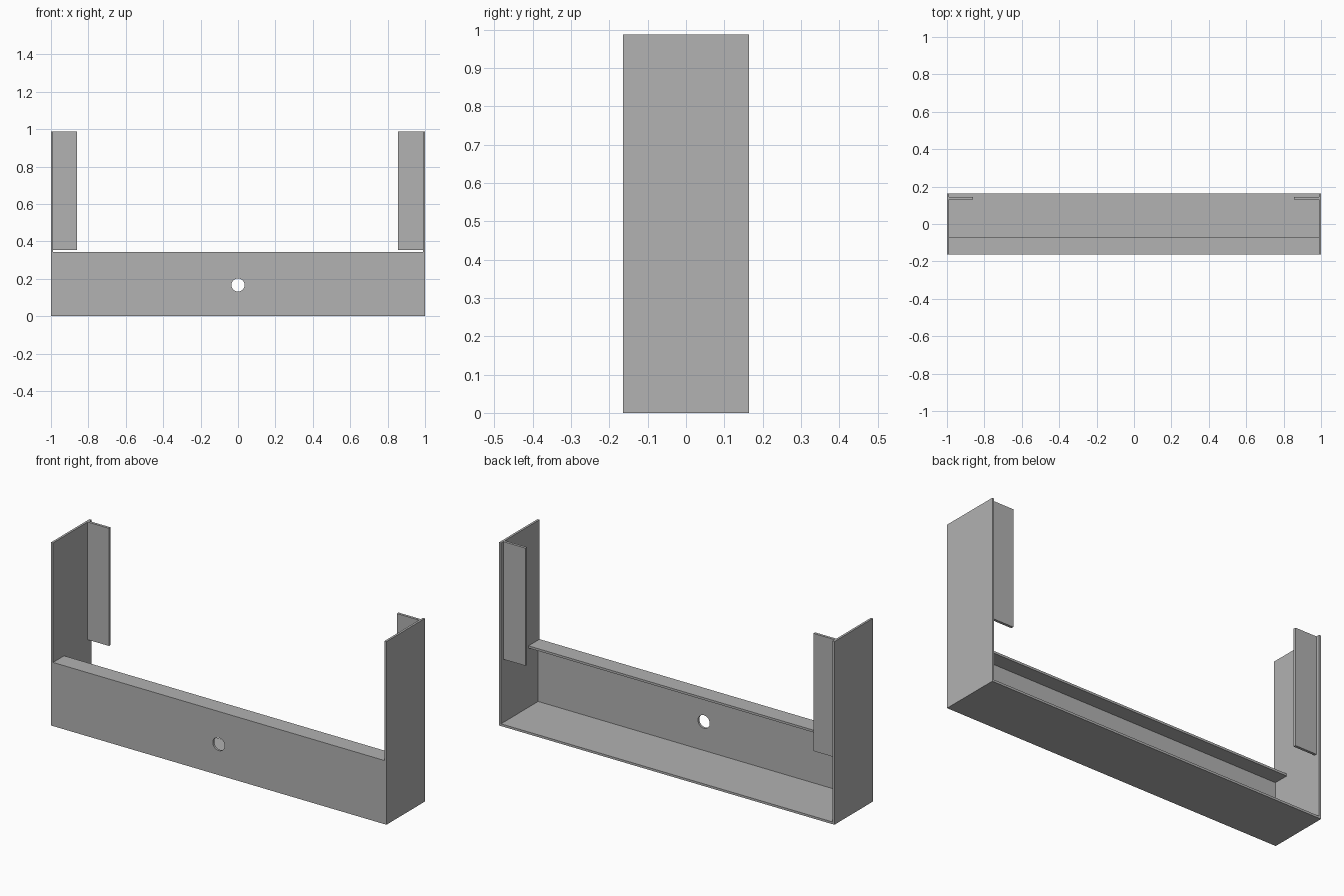
import bpy
import bmesh
from mathutils import Vector

cube = bpy.data.objects.get("Cube")
if cube:
    bpy.data.objects.remove(cube, do_unlink=True)

# Plain grey sheet metal
GREY = (0.445, 0.445, 0.445, 1)
metal = bpy.data.materials.new("grey_metal")
metal.use_nodes = True
metal.diffuse_color = GREY
metal.node_tree.nodes["Principled BSDF"].inputs["Base Color"].default_value = GREY

T = 0.012            # sheet thickness
D = 0.164            # half depth
HEIGHT = 0.987
FRONT_H = 0.343


def plate(name, low, high):
    """Flat sheet spanning two opposite corners."""
    low, high = Vector(low), Vector(high)
    bm = bmesh.new()
    bmesh.ops.create_cube(bm, size=1)
    for v in bm.verts:
        v.co = (low + high) / 2 + v.co * (high - low)
    mesh = bpy.data.meshes.new(name)
    bm.to_mesh(mesh)
    bm.free()
    mesh.materials.append(metal)
    obj = bpy.data.objects.new(name, mesh)
    bpy.context.collection.objects.link(obj)
    return obj


inner = 1 - T

# Tray: base, front panel and folded top lip
plate("base", (-inner, -D + T, 0), (inner, D, T))
front = plate("front_panel", (-inner, -D, 0), (inner, -D + T, FRONT_H))
plate("top_lip", (-inner, -D + T, FRONT_H - T), (inner, -0.07, FRONT_H))

# Side walls with inward mounting flanges
for side, sign, reach in (("left", 1, 0.856), ("right", -1, 0.861)):
    xs = sorted((sign * inner, sign))
    plate(side + "_wall", (xs[0], -D, 0), (xs[1], D, HEIGHT))
    xs = sorted((sign * reach, sign * inner))
    plate(side + "_flange", (xs[0], 0.131, 0.353), (xs[1], 0.145, HEIGHT))

# Round hole through the front panel
bpy.ops.mesh.primitive_cylinder_add(
    vertices=48, radius=0.035, depth=0.1,
    location=(0, -D, 0.167), rotation=(1.570796, 0, 0))
cutter = bpy.context.object
cutter.name = "hole_cutter"
cutter.data.materials.append(metal)
cutter.hide_render = True
cutter.hide_set(True)
cut = front.modifiers.new("hole", "BOOLEAN")
cut.operation = "DIFFERENCE"
cut.solver = "EXACT"
cut.object = cutter
